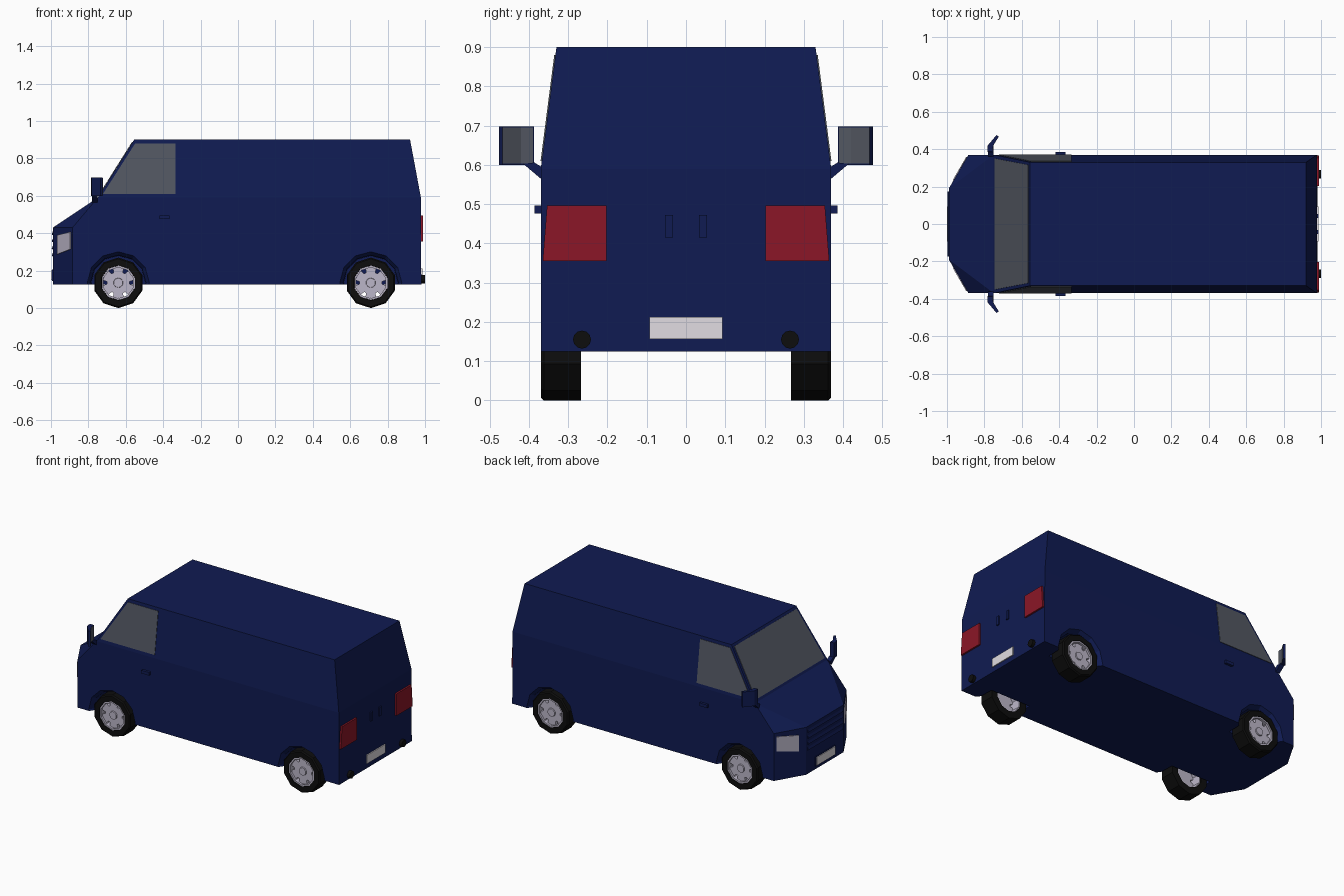
import bpy, bmesh, math
from mathutils import Vector

if "Cube" in bpy.data.objects:
    bpy.data.objects.remove(bpy.data.objects["Cube"])


def material(name, rgb):
    m = bpy.data.materials.new(name)
    m.diffuse_color = (*rgb, 1)
    m.use_nodes = True
    m.node_tree.nodes["Principled BSDF"].inputs["Base Color"].default_value = m.diffuse_color
    return m


BLUE = material("paint", (0.005, 0.011, 0.085))
GLASS = material("glass", (0.085, 0.095, 0.12))
RED = material("red_lens", (0.26, 0.008, 0.02))
BLACK = material("rubber", (0.004, 0.004, 0.004))
LIGHT = material("light_grey", (0.5, 0.47, 0.58))
WHITE = material("plate_white", (0.75, 0.72, 0.76))


def finish(name, bm, mat):
    bmesh.ops.recalc_face_normals(bm, faces=bm.faces)
    me = bpy.data.meshes.new(name)
    bm.to_mesh(me)
    bm.free()
    ob = bpy.data.objects.new(name, me)
    bpy.context.collection.objects.link(ob)
    if mat:
        me.materials.append(mat)
    return ob


def prism(name, pts, offset, mat, mirror=False):
    """Extrude a flat outline along offset, optionally copied to the other side."""
    bm = bmesh.new()
    for s in ((1, -1) if mirror else (1,)):
        flip = lambda p: Vector((p[0], p[1] * s, p[2]))
        a = [bm.verts.new(flip(p)) for p in pts]
        b = [bm.verts.new(flip(Vector(p) + Vector(offset))) for p in pts]
        bm.faces.new(a)
        bm.faces.new(b)
        for i in range(len(a)):
            j = (i + 1) % len(a)
            bm.faces.new((a[i], a[j], b[j], b[i]))
    return finish(name, bm, mat)


def box(name, x, y, z, mat, mirror=False):
    pts = [(x[0], y[0], z[0]), (x[0], y[1], z[0]), (x[0], y[1], z[1]), (x[0], y[0], z[1])]
    return prism(name, pts, (x[1] - x[0], 0, 0), mat, mirror)


def ring(name, cx, cz, profile, n, mat, closed=True):
    """Spin a (radius, y) profile about a y axis."""
    bm = bmesh.new()
    loops = []
    for r, y in profile:
        loops.append([bm.verts.new((cx + r * math.sin(2 * math.pi * i / n), y,
                                    cz - r * math.cos(2 * math.pi * i / n))) for i in range(n)])
    pairs = len(loops) if closed else len(loops) - 1
    for k in range(pairs):
        a, b = loops[k], loops[(k + 1) % len(loops)]
        for i in range(n):
            j = (i + 1) % n
            bm.faces.new((a[i], a[j], b[j], b[i]))
    if not closed:
        bm.faces.new(loops[0])
        bm.faces.new(loops[-1])
    return finish(name, bm, mat)


# Body shell: half outline points, mirrored in y
half = [(-.99, .19, .125), (-.99, .19, .43), (-.885, .37, .125), (-.885, .37, .43),
        (-.75, .37, .59), (-.555, .33, .9), (.92, .33, .9), (.978, .37, .59), (.98, .37, .125)]
bm = bmesh.new()
L = [bm.verts.new(p) for p in half]
R = [bm.verts.new((x, -y, z)) for x, y, z in half]
for side in (L, R):
    for f in ((0, 2, 3, 1), (1, 3, 4), (2, 8, 7, 4, 3), (4, 7, 6, 5)):
        bm.faces.new([side[i] for i in f])
for a, b in ((0, 1), (1, 4), (4, 5), (5, 6), (6, 7), (7, 8)):
    bm.faces.new((L[a], L[b], R[b], R[a]))
bm.faces.new((L[0], L[2], L[8], R[8], R[2], R[0]))
body = finish("van_body", bm, BLUE)

# Wheels and wheel arches
CZ = .135
for end, cx in (("front", -.64), ("rear", .71)):
    for side, s in (("left", -1), ("right", 1)):
        tag = f"{end}_{side}"
        cutter = ring("arch_cutter", cx, CZ, [(.170, s * .39), (.166, s * .37), (.148, s * .345),
                                              (.145, s * .255)], 12, None, False)
        mod = body.modifiers.new("arch", 'BOOLEAN')
        mod.operation, mod.solver, mod.object = 'DIFFERENCE', 'EXACT', cutter
        bpy.context.view_layer.objects.active = body
        bpy.ops.object.modifier_apply(modifier=mod.name)
        bpy.data.objects.remove(cutter)
        ring("tyre_" + tag, cx, CZ, [(.135, s * .268), (.135, s * .362), (.128, s * .37),
                                     (.094, s * .37), (.09, s * .268)], 10, BLACK)
        ring("rim_" + tag, cx, CZ, [(.093, s * .275), (.093, s * .366), (.083, s * .366),
                                    (.086, s * .275)], 10, LIGHT)
        # spoked disc: toothed outline
        pts = []
        for k in range(6):
            for da, r in ((-20, .086), (20, .086), (24, .06), (36, .06)):
                a = math.radians(k * 60 + 30 + da)
                pts.append((cx + r * math.cos(a), s * .352, CZ + r * math.sin(a)))
        prism("spokes_" + tag, pts, (0, -s * .02, 0), LIGHT)
        ring("hub_" + tag, cx, CZ, [(.025, s * .36), (.03, s * .33)], 10, LIGHT, False)

# Glass
prism("windscreen", [(-.742, -.35, .603), (-.742, .35, .603), (-.564, .316, .886), (-.564, -.316, .886)],
      (-.003, 0, .002), GLASS)
side_y = lambda z: .37 - (z - .59) / .31 * .04
prism("side_windows", [(x, side_y(z), z) for x, z in
                       ((-.722, .61), (-.55, .88), (-.335, .88), (-.335, .61))],
      (0, .003, .0004), GLASS, True)

# Headlights on the angled nose faces
prism("headlights", [(x, .19 + (x + .99) * 1.714, z) for x, z in
                     ((-.965, .287), (-.965, .39), (-.893, .408), (-.893, .315))],
      (-.004, .0025, 0), LIGHT, True)

# Grille slats with wedge section
for i in range(4):
    z = .275 + i * .038
    prism(f"grille_slat_{i + 1}", [(-.988, -.175, z), (-.996, -.175, z + .004),
                                   (-.988, -.175, z + .026)], (0, .35, 0), BLUE)

# Plates
box("front_plate_holder", (-.995, -.985), (-.1, .1), (.145, .207), BLUE)
box("front_plate", (-1, -.994), (-.093, .093), (.15, .202), WHITE)
box("rear_plate", (.975, .986), (-.093, .093), (.157, .212), WHITE)

# Rear lamps, reversing rounds and door handles
prism("tail_lamps", [(.97, .202, .355), (.97, .365, .355), (.97, .354, .496), (.97, .202, .496)],
      (.02, 0, 0), RED, True)
prism("rear_round_caps", [(.97, .265 + .023 * math.cos(k * math.pi / 6), .155 + .023 * math.sin(k * math.pi / 6))
                          for k in range(12)], (.029, 0, 0), BLACK, True)
box("rear_door_handles", (.97, .987), (.033, .053), (.415, .472), BLUE, True)
box("front_door_handles", (-.42, -.365), (.365, .386), (.476, .496), BLUE, True)

# Door mirrors
prism("mirror_housings", [(-.785, .387, .6), (-.782, .42, .6), (-.735, .476, .6), (-.724, .468, .6),
                          (-.754, .42, .6), (-.757, .387, .6)], (0, 0, .098), BLUE, True)
prism("mirror_glass", [(-.723, .467, .603), (-.752, .42, .603), (-.755, .39, .603),
                       (-.758, .39, .603), (-.757, .42, .603), (-.728, .467, .603)],
      (0, 0, .092), GLASS, True)
prism("mirror_arms", [(-.78, .36, .59), (-.78, .37, .565), (-.78, .415, .603), (-.78, .386, .606)],
      (.03, 0, 0), BLUE, True)
